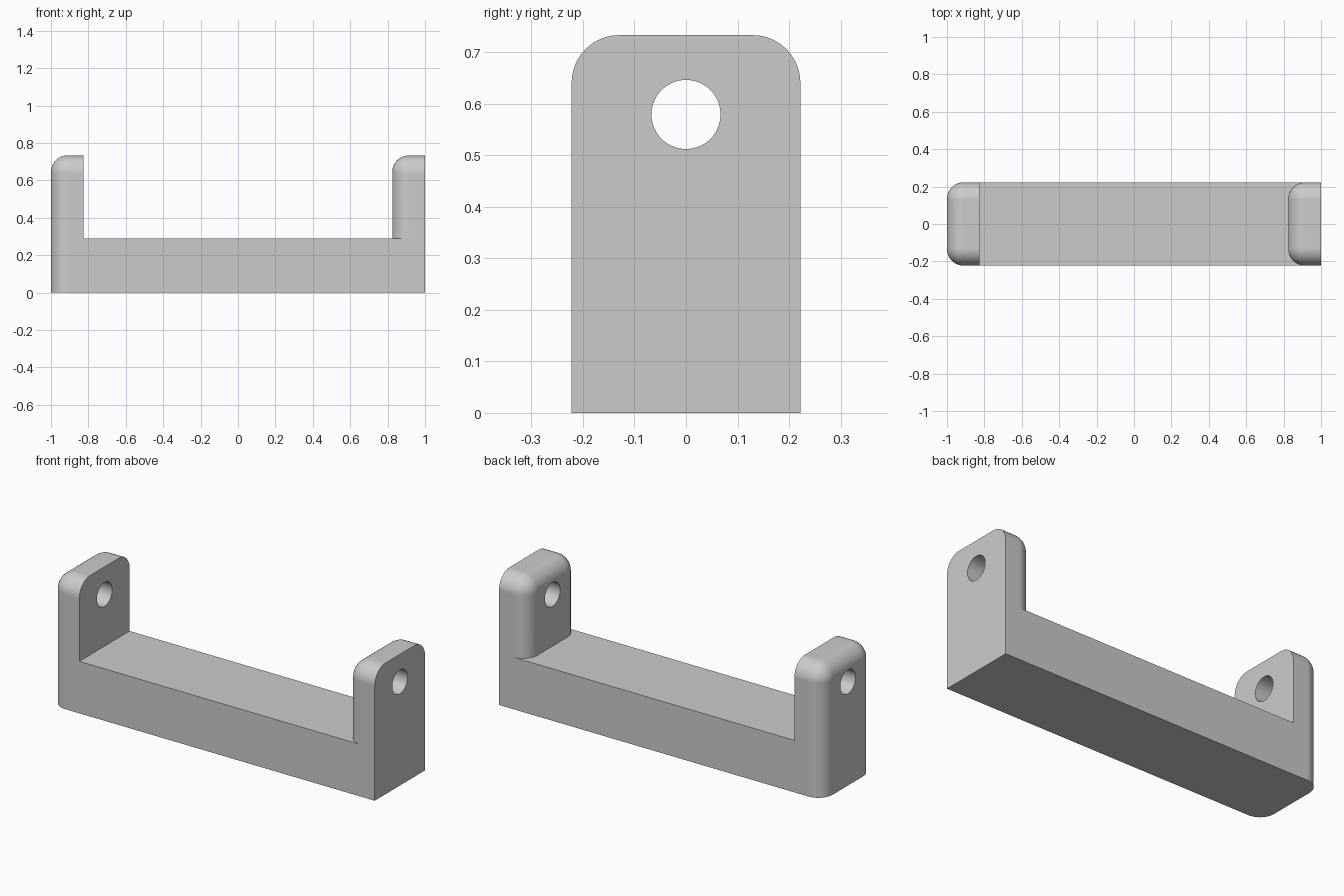
import bpy, bmesh, math
from mathutils import Matrix

if "Cube" in bpy.data.objects:
    bpy.data.objects.remove(bpy.data.objects["Cube"], do_unlink=True)

HALF_W, HEIGHT, BAR_H, POST_T = 0.222, 0.733, 0.29, 0.175
CORNER, FILLET, STEPS = 0.093, 0.088, 12
HOLE_Z, HOLE_R = 0.579, 0.067

grey = bpy.data.materials.new("light grey")
grey.use_nodes = True
grey.diffuse_color = (0.6, 0.6, 0.6, 1)
grey.node_tree.nodes["Principled BSDF"].inputs["Base Color"].default_value = (0.6, 0.6, 0.6, 1)


def finish(bm, name):
    bmesh.ops.recalc_face_normals(bm, faces=bm.faces)
    mesh = bpy.data.meshes.new(name)
    bm.to_mesh(mesh)
    bm.free()
    mesh.materials.append(grey)
    ob = bpy.data.objects.new(name, mesh)
    bpy.context.collection.objects.link(ob)
    return ob


def section(inset, z0):
    """Round-topped outline of a post, shrunk by inset except at its foot."""
    w, r = HALF_W - inset, CORNER - inset
    half = []
    for i in range(STEPS + 1):
        a = math.pi / 2 * i / STEPS
        half.append((HALF_W - CORNER + r * math.cos(a), HEIGHT - CORNER + r * math.sin(a)))
    right = [(w, z0)] + half
    return right + [(-y, z) for y, z in reversed(right)]


def post(name, x0, z0):
    """Post with its -x edges rounded over and its +x face flat."""
    bm = bmesh.new()
    stations = []
    for i in range(STEPS + 1):
        a = math.pi / 2 * i / STEPS
        stations.append((x0 + FILLET * (1 - math.cos(a)), FILLET * (1 - math.sin(a))))
    stations.append((x0 + POST_T, 0))
    rings = [[bm.verts.new((x, y, z)) for y, z in section(d, z0)] for x, d in stations]
    for a, b in zip(rings, rings[1:]):
        for i in range(len(a)):
            j = (i + 1) % len(a)
            bm.faces.new((a[i], a[j], b[j], b[i]))
    bm.faces.new(rings[0])
    bm.faces.new(rings[-1])
    return finish(bm, name)


def combine(target, other, operation):
    mod = target.modifiers.new(operation.lower(), "BOOLEAN")
    mod.operation, mod.solver, mod.object = operation, "EXACT", other
    bpy.context.view_layer.objects.active = target
    bpy.ops.object.modifier_apply(modifier=mod.name)
    bpy.data.objects.remove(other, do_unlink=True)


# Base bar
bm = bmesh.new()
bar_start = -1 + POST_T / 2 + 0.04
bmesh.ops.create_cube(bm, size=1, matrix=Matrix.Translation(((1 + bar_start) / 2, 0, BAR_H / 2))
                      @ Matrix.Diagonal((1 - bar_start, 2 * HALF_W, BAR_H, 1)))
bracket = finish(bm, "bracket")

# End posts, joined to the bar
combine(bracket, post("right_post", -1, 0), "UNION")
combine(bracket, post("left_post", 1 - POST_T, BAR_H / 2), "UNION")

# Rod hole through both posts
bm = bmesh.new()
bmesh.ops.create_cone(bm, cap_ends=True, segments=64, radius1=HOLE_R, radius2=HOLE_R, depth=3,
                      matrix=Matrix.Translation((0, 0, HOLE_Z)) @ Matrix.Rotation(math.pi / 2, 4, "Y"))
cutter = finish(bm, "hole_cutter")
cutter.hide_render = True
combine(bracket, cutter, "DIFFERENCE")

# Merge flat areas and smooth the rounded edges
bm = bmesh.new()
bm.from_mesh(bracket.data)
bmesh.ops.remove_doubles(bm, verts=bm.verts, dist=0.00005)
bmesh.ops.dissolve_limit(bm, angle_limit=math.radians(0.1), verts=bm.verts, edges=bm.edges)
bm.to_mesh(bracket.data)
bm.free()
bpy.ops.object.select_all(action="DESELECT")
bracket.select_set(True)
bpy.context.view_layer.objects.active = bracket
bpy.ops.object.shade_smooth_by_angle(angle=math.radians(30))
weighted = bracket.modifiers.new("even shading", "WEIGHTED_NORMAL")
weighted.keep_sharp = True
